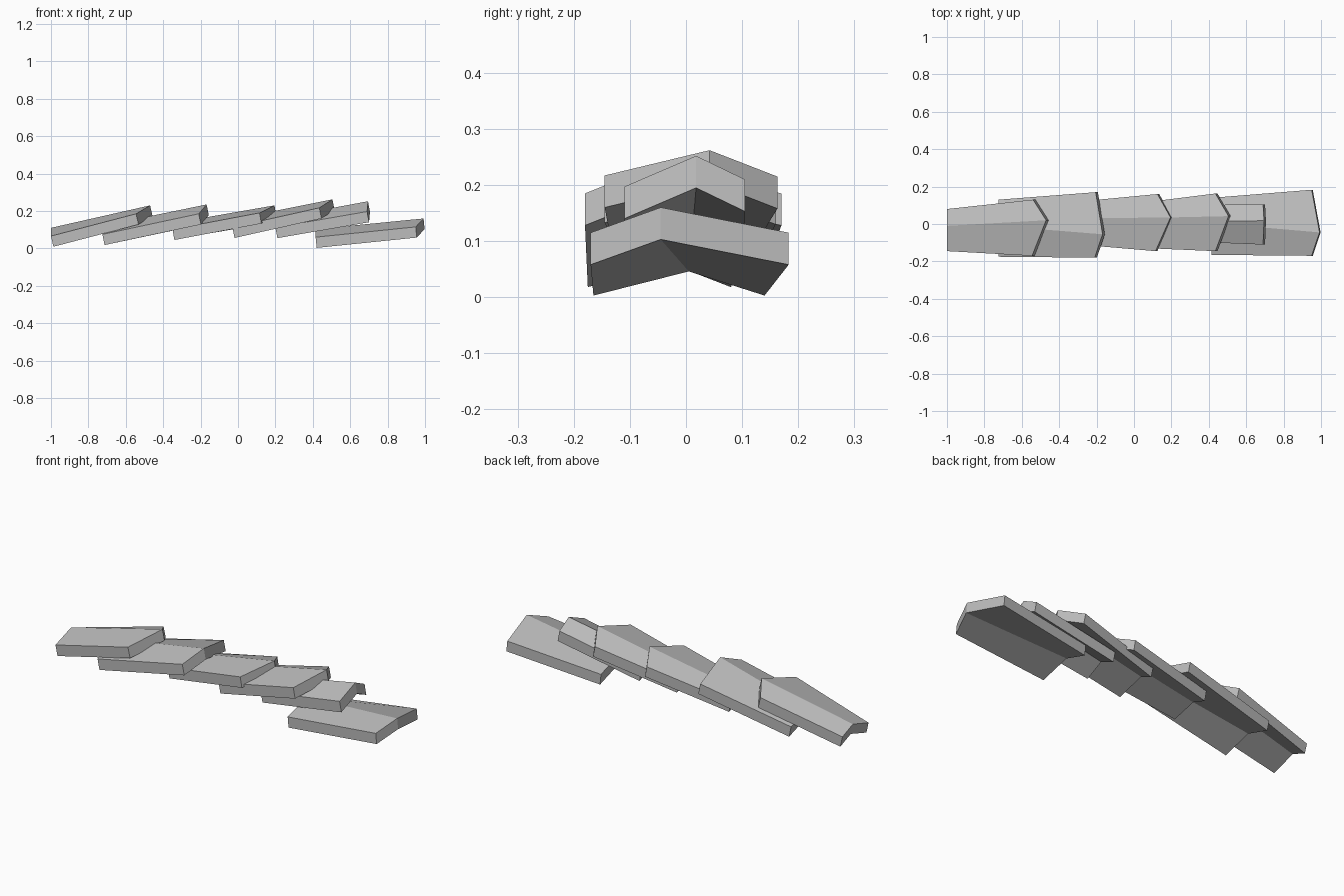
import bpy

cube = bpy.data.objects.get("Cube")
if cube:
    bpy.data.objects.remove(cube, do_unlink=True)

grey = bpy.data.materials.new("stone_grey")
grey.use_nodes = True
COLOUR = (0.5, 0.5, 0.5, 1)
grey.diffuse_color = COLOUR
grey.node_tree.nodes["Principled BSDF"].inputs["Base Color"].default_value = COLOUR

THICK = 0.057


def ridge_tile(name, low, high):
    """Bent slab. Each end is front, ridge and back point of its top edge."""
    slope = (high[1][2] - low[1][2]) / (high[1][0] - low[1][0])
    top = low + high
    under = [(x + slope * THICK, y, z - THICK) for x, y, z in top]
    # top and underside panels, then the closed rim
    faces = []
    for i in (0, 1):
        faces.append((i, i + 3, i + 4, i + 1))
        faces.append((i + 6, i + 7, i + 10, i + 9))
    rim = (0, 1, 2, 5, 4, 3)
    for a, b in zip(rim, rim[1:] + rim[:1]):
        faces.append((a, b, b + 6, a + 6))
    mesh = bpy.data.meshes.new(name)
    mesh.from_pydata(top + under, [], faces)
    mesh.materials.append(grey)
    obj = bpy.data.objects.new(name, mesh)
    bpy.context.collection.objects.link(obj)


# Overlapping tiles, ordered along the ridge
ridge_tile("ridge_tile_1",
           [(-1, -.145, .066), (-1, -.01, .11), (-1, .08, .075)],
           [(-.545, -.17, .185), (-.47, .02, .23), (-.54, .13, .185)])
ridge_tile("ridge_tile_2",
           [(-.725, -.175, .075), (-.725, -.01, .12), (-.725, .13, .075)],
           [(-.21, -.18, .185), (-.168, -.055, .235), (-.205, .17, .185)])
ridge_tile("ridge_tile_3",
           [(-.35, -.105, .102), (-.35, .03, .135), (-.35, .115, .105)],
           [(.115, -.145, .19), (.195, .035, .23), (.125, .16, .187)])
ridge_tile("ridge_tile_4",
           [(-.03, -.125, .113), (-.03, .03, .155), (-.03, .105, .12)],
           [(.435, -.145, .217), (.505, .042, .262), (.435, .163, .215)])
ridge_tile("ridge_tile_5",
           [(.2, -.09, .112), (.2, .01, .16), (.2, .1, .12)],
           [(.69, -.11, .197), (.695, .018, .252), (.69, .105, .21)])
ridge_tile("end_tile",
           [(.415, -.165, .06), (.415, .005, .103), (.415, .14, .06)],
           [(.95, -.17, .115), (.992, -.045, .16), (.95, .183, .115)])

# Consistent outward normals
import bmesh
for obj in bpy.context.collection.objects:
    if obj.type == 'MESH' and "tile" in obj.name:
        bm = bmesh.new()
        bm.from_mesh(obj.data)
        bmesh.ops.recalc_face_normals(bm, faces=bm.faces)
        bm.to_mesh(obj.data)
        bm.free()
